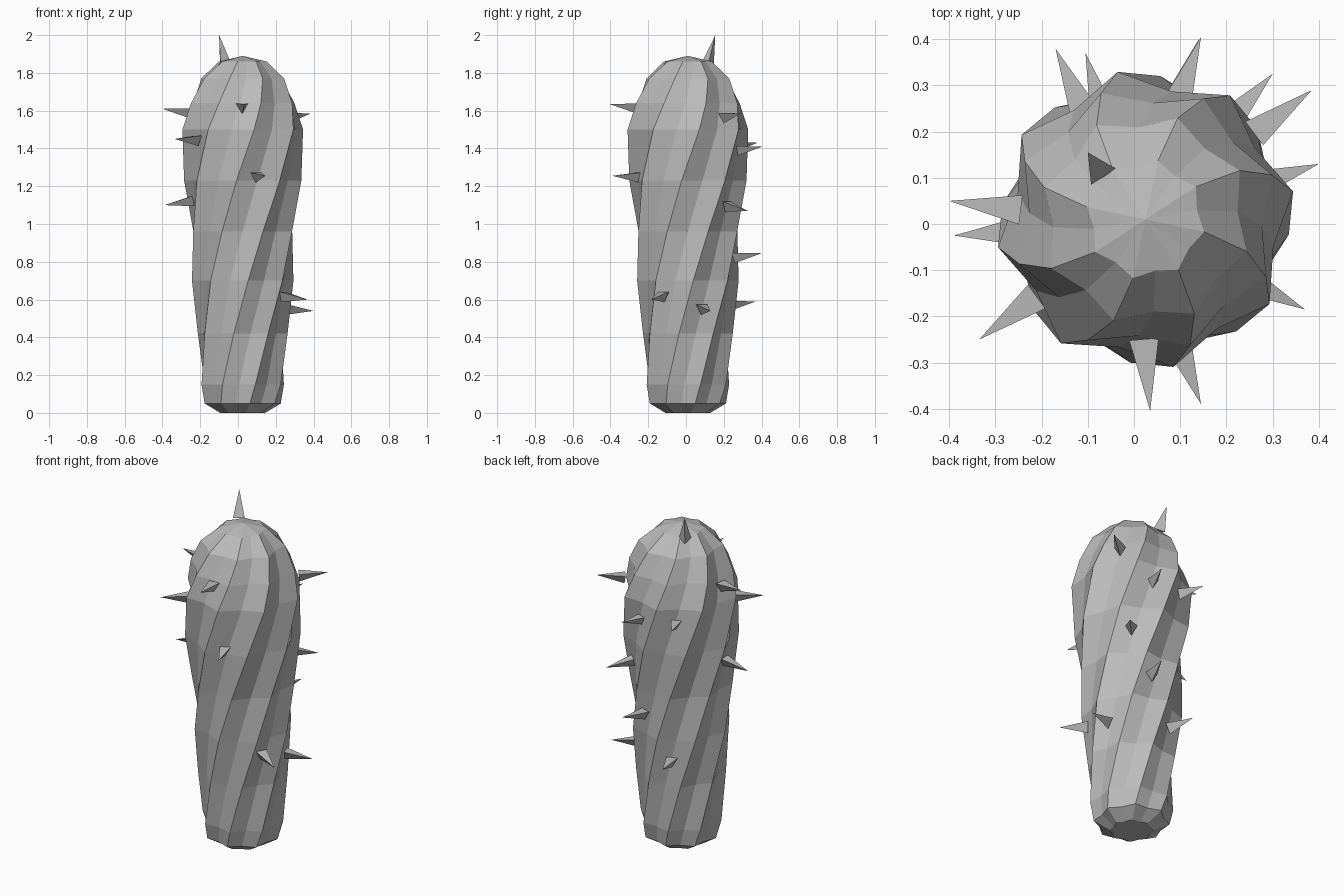
import bpy
import bmesh
from math import cos, sin, pi, radians
from mathutils import Vector

default = bpy.data.objects.get("Cube")
if default:
    bpy.data.objects.remove(default, do_unlink=True)

# One plain grey for everything
GREY = (0.5, 0.5, 0.5, 1)
grey = bpy.data.materials.new("plain_grey")
grey.diffuse_color = GREY
grey.use_nodes = True
grey.node_tree.nodes["Principled BSDF"].inputs["Base Color"].default_value = GREY


def finish(name, bm):
    """Turn a bmesh into a flat shaded object."""
    bmesh.ops.recalc_face_normals(bm, faces=bm.faces)
    mesh = bpy.data.meshes.new(name)
    bm.to_mesh(mesh)
    bm.free()
    mesh.materials.append(grey)
    obj = bpy.data.objects.new(name, mesh)
    bpy.context.collection.objects.link(obj)
    return obj


# Twisted ribbed body: star-shaped rings, each turned further with height
RIBS = 8
VALLEY = 0.87
CENTRE = Vector((0.025, 0.01, 0))
PROFILE = [(0.12, 0), (0.205, 0.05), (0.228, 0.15), (0.242, 0.42), (0.27, 0.7),
           (0.283, 0.96), (0.312, 1.23), (0.325, 1.5), (0.29, 1.64),
           (0.23, 1.77), (0.13, 1.86)]


def ring(bm, radius, z):
    start = radians(-118 + 62 * (z - 0.15))
    count = RIBS * 2
    verts = []
    for i in range(count):
        r = radius * (VALLEY if i % 2 else 1)
        a = start + i * 2 * pi / count
        verts.append(bm.verts.new(CENTRE + Vector((r * cos(a), r * sin(a), z))))
    return verts


bm = bmesh.new()
rings = [ring(bm, radius, z) for radius, z in PROFILE]
bm.faces.new(rings[0])
for low, high in zip(rings, rings[1:]):
    for i in range(len(low)):
        bm.faces.new((low[i - 1], low[i], high[i], high[i - 1]))
apex = bm.verts.new(CENTRE + Vector((0, 0, 1.89)))
for i in range(len(rings[-1])):
    bm.faces.new((rings[-1][i - 1], rings[-1][i], apex))
finish("ribbed_body", bm)


# Three-sided thorns: tip position and upward tilt
LENGTH = 0.155
WIDTH = 0.037
THORNS = [
    (-0.1, 0.155, 2, 3.3),
    (-0.4, 0.05, 1.61, 0.1),
    (-0.335, -0.25, 1.45, 0),
    (-0.39, -0.025, 1.1, -0.2),
    (0.035, -0.405, 1.635, 0.1),
    (0.145, -0.39, 1.255, 0),
    (0.385, 0.29, 1.585, 0.1),
    (0.37, -0.185, 0.6, -0.15),
    (0.4, 0.13, 0.54, -0.1),
    (-0.17, 0.38, 1.43, 0.1),
    (0.145, 0.405, 1.41, 0.1),
    (0.3, 0.325, 1.07, -0.2),
    (0.14, 0.4, 0.845, 0.1),
    (-0.105, 0.37, 0.59, 0.1),
]


def thorn(name, x, y, z, tilt):
    tip = Vector((x, y, z))
    out = Vector((x, y, 0)).normalized()
    out.z = tilt
    out.normalize()
    side = out.cross(Vector((0, 0, 1))).normalized()
    up = side.cross(out)
    base = tip - out * LENGTH
    bm = bmesh.new()
    corners = []
    for i in range(3):
        a = -pi / 2 + i * 2 * pi / 3
        corners.append(bm.verts.new(base + (side * cos(a) + up * sin(a)) * WIDTH))
    point = bm.verts.new(tip)
    bm.faces.new(corners)
    for i in range(3):
        bm.faces.new((corners[i - 1], corners[i], point))
    finish(name, bm)


for number, data in enumerate(THORNS, 1):
    thorn(f"thorn_{number}", *data)
